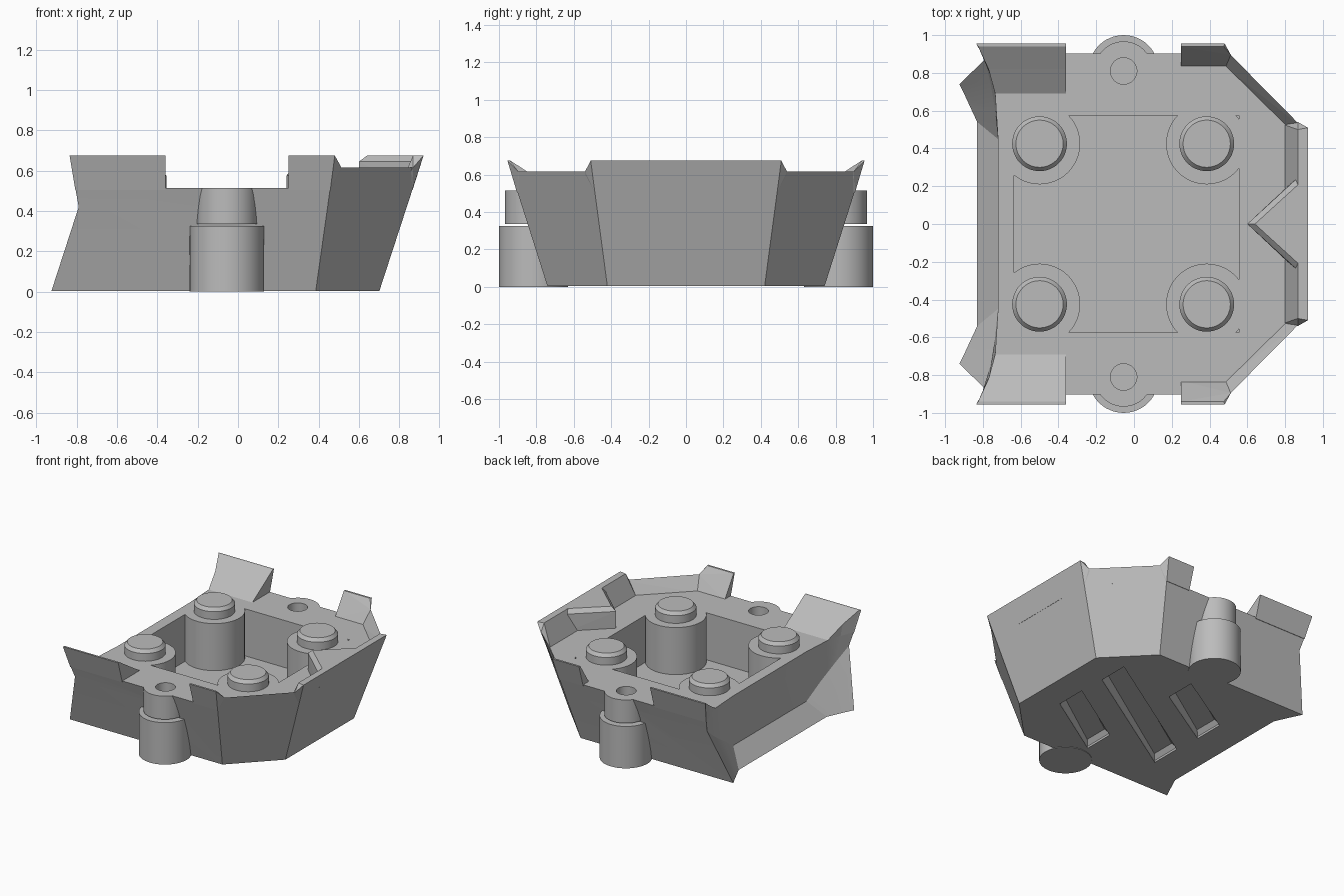
import bpy, bmesh, math
from mathutils import Matrix

cube = bpy.data.objects.get("Cube")
if cube:
    bpy.data.objects.remove(cube, do_unlink=True)

grey = bpy.data.materials.new("plain_grey")
grey.use_nodes = True
grey.diffuse_color = (0.5, 0.5, 0.5, 1)
grey.node_tree.nodes["Principled BSDF"].inputs["Base Color"].default_value = (0.5, 0.5, 0.5, 1)

DECK, RIM, LOW_RIM, FLOOR, BASE = 0.515, 0.675, 0.615, 0.15, 0.004


def finish(name, bm):
    bmesh.ops.recalc_face_normals(bm, faces=bm.faces)
    mesh = bpy.data.meshes.new(name)
    bm.to_mesh(mesh)
    bm.free()
    mesh.materials.append(grey)
    obj = bpy.data.objects.new(name, mesh)
    bpy.context.collection.objects.link(obj)
    return obj


def loft(name, rings):
    """Closed skin through rings of equal length, capped at both ends."""
    bm = bmesh.new()
    loops = [[bm.verts.new(p) for p in ring] for ring in rings]
    n = len(loops[0])
    for a, b in zip(loops, loops[1:]):
        for i in range(n):
            j = (i + 1) % n
            bm.faces.new((a[i], a[j], b[j], b[i]))
    bm.faces.new(loops[0])
    bm.faces.new(loops[-1])
    return finish(name, bm)


def solid(name, points):
    """Convex block around the points."""
    bm = bmesh.new()
    verts = [bm.verts.new(p) for p in points]
    out = bmesh.ops.convex_hull(bm, input=verts)
    loose = [v for v in out["geom_interior"] if isinstance(v, bmesh.types.BMVert)]
    bmesh.ops.delete(bm, geom=loose, context='VERTS')
    bmesh.ops.dissolve_limit(bm, angle_limit=0.02, verts=bm.verts, edges=bm.edges)
    return finish(name, bm)


def turned(name, x, y, profile, sides=48):
    """Round part from (radius, height) pairs."""
    angles = [math.tau * i / sides for i in range(sides)]
    return loft(name, [[(x + r * math.cos(a), y + r * math.sin(a), z) for a in angles]
                       for r, z in profile])


def box(name, x0, x1, y0, y1, z0, z1):
    return solid(name, [(x, y, z) for x in (x0, x1) for y in (y0, y1) for z in (z0, z1)])


def boolean(target, tool, operation):
    mod = target.modifiers.new("bool", 'BOOLEAN')
    mod.operation, mod.solver, mod.object = operation, 'EXACT', tool
    bpy.context.view_layer.objects.active = target
    bpy.ops.object.modifier_apply(modifier=mod.name)
    bpy.data.objects.remove(tool, do_unlink=True)


def smooth(obj):
    bpy.ops.object.select_all(action='DESELECT')
    obj.select_set(True)
    bpy.context.view_layer.objects.active = obj
    bpy.ops.object.shade_smooth_by_angle(angle=math.radians(25))


def side_corner(z):
    return (0.385 + 0.141 * z, 0.74 + 0.318 * z, z)


def bow_corner(z):
    return (0.70 + 0.326 * z, 0.42 + 0.133 * z, z)


def mirrored(half):
    return half + [(x, -y, z) for x, y, z in reversed(half)]


# Hull: flared sides, angled bow, creased hollow stern
low = [bow_corner(BASE), side_corner(BASE), (-0.925, 0.74, BASE), (-0.895, 0.68, BASE),
       (-0.865, 0.615, BASE), (-0.83, 0.54, BASE)]
crease = [bow_corner(0.3), side_corner(0.42), (-0.79, 0.87, 0.42), (-0.76, 0.75, 0.33),
          (-0.735, 0.6, 0.23), (-0.72, 0.45, 0.13)]
high = [bow_corner(DECK), side_corner(DECK), (-0.807, 0.904, DECK), (-0.765, 0.80, DECK),
        (-0.735, 0.69, DECK), (-0.72, 0.45, DECK)]
hull = loft("hull", [mirrored(r) for r in (low, crease, high)])

# Side floats: upper collars join the hull, lower drums hang below them
FX, FY = -0.055, 0.815
for s, label in ((1, "back"), (-1, "front")):
    boolean(hull, turned("collar", FX, s * FY, [(0.152, 0.335), (0.152, DECK)]), 'UNION')
    boolean(hull, turned("hole", FX, s * 0.81, [(0.07, 0.36), (0.07, 0.7)]), 'DIFFERENCE')
    smooth(turned(label + "_float_drum", FX, s * FY, [(0.185, 0), (0.185, 0.325)]))

# Deck well with round corner posts left standing
posts = [(x, y) for x in (-0.5, 0.385) for y in (-0.425, 0.425)]
well = box("well", -0.635, 0.555, -0.575, 0.575, FLOOR, 0.8)
for x, y in posts:
    boolean(well, turned("post", x, y, [(0.215, 0), (0.215, 1)]), 'DIFFERENCE')
boolean(hull, well, 'DIFFERENCE')

# Slanted grooves in the underside
for x0, y0, x1, y1 in ((0.47, 0.33, -0.56, -0.32), (0.48, -0.12, -0.07, -0.47),
                       (-0.045, 0.45, -0.575, 0.13)):
    rings = []
    for z, w, e in ((-0.05, 0.12, 0), (0.02, 0.12, 0), (0.055, 0.095, 0.025)):
        rings.append([(x0 - e, y0 - w, z), (x0 - e, y0 + w, z),
                      (x1 + e, y1 + w, z), (x1 + e, y1 - w, z)])
    boolean(hull, loft("groove", rings), 'DIFFERENCE')
smooth(hull)

# Studs on the posts
for i, (x, y) in enumerate(posts):
    smooth(turned("stud_%d" % (i + 1), x, y,
                  [(0.145, 0.5), (0.145, 0.575), (0.125, 0.6)]))

# Bulwarks along both sides
IN = DECK - 0.01
for s, label in ((1, "back"), (-1, "front")):
    # Stern ramp rising to the flared corner
    rings = []
    for xt, yt, zt, xb, yb in ((-0.735, 0.69, DECK, -0.735, 0.69),
                               (-0.77, 0.82, 0.597, -0.765, 0.80),
                               (-0.825, 0.94, RIM, -0.803, 0.895),
                               (-0.835, 0.955, RIM, -0.807, 0.904)):
        rings.append([(-0.36, s * yb, IN), (xb, s * yb, IN),
                      (xt, s * yt, zt), (-0.36, s * yt, zt)])
    loft(label + "_stern_ramp", rings)

    # Short side bulwark
    sx, sy, _ = side_corner(DECK)
    pts = [(0.25, 0.83, IN), (0.485, 0.83, IN), (0.25, sy, IN), (sx, sy, IN),
           (0.25, 0.94, RIM), (0.475, 0.94, RIM), (0.25, 0.955, RIM),
           (0.48, 0.955, RIM), (0.513, 0.895, LOW_RIM)]
    solid(label + "_side_bulwark", [(x, s * y, z) for x, y, z in pts])

    # Low diagonal bulwark
    pts = [(0.485, 0.83, IN), (0.795, 0.525, IN), side_corner(IN), bow_corner(IN),
           side_corner(LOW_RIM), bow_corner(LOW_RIM)]
    solid(label + "_diagonal_bulwark", [(x, s * y, z) for x, y, z in pts])

# Bow bulwark and its pointed block
solid("bow_bulwark", mirrored([(0.795, 0.525, IN), bow_corner(IN), (0.868, 0.5, RIM),
                               bow_corner(RIM), (0.868, 0.54, LOW_RIM)]))
solid("bow_wedge", [(0.6, 0, IN), (0.6, 0, 0.645), (0.64, 0, RIM)] + mirrored(
    [(0.866, 0.25, IN), (0.91, 0.285, 0.645), (0.92, 0.255, RIM)]))
